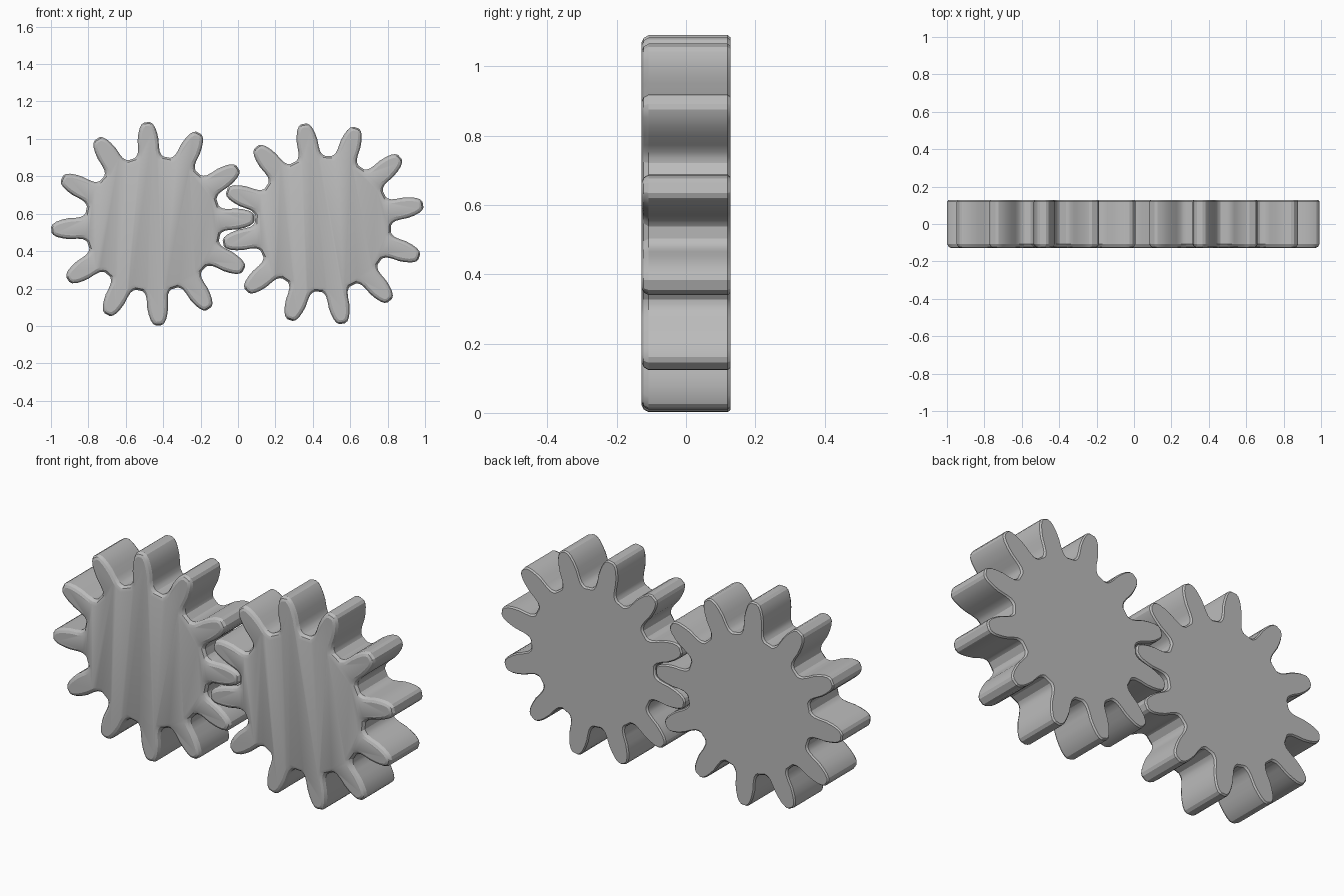
import bpy, bmesh, math

cube = bpy.data.objects.get("Cube")
if cube:
    bpy.data.objects.remove(cube, do_unlink=True)

TEETH = 12
HALF_DEPTH = 0.128

grey = bpy.data.materials.new("plain grey")
grey.use_nodes = True
GREY = (0.5, 0.5, 0.5, 1)
grey.diffuse_color = GREY
grey.node_tree.nodes["Principled BSDF"].inputs["Base Color"].default_value = GREY

# One flank of a tooth: (distance from the hub, half width)
FLANK = [(0.356, 0.077), (0.366, 0.067), (0.382, 0.059), (0.41, 0.056),
         (0.45, 0.056), (0.485, 0.05), (0.515, 0.041), (0.535, 0.029), (0.544, 0.015)]
TOOTH = [(r, -w) for r, w in FLANK] + [(r, w) for r, w in reversed(FLANK)]


def outline(bm, y, inset, start):
    """Gear outline in the xz plane, shrunk by inset to form bevels."""
    ring = []
    for k in range(TEETH):
        a = start + k * math.tau / TEETH
        ca, sa = math.cos(a), math.sin(a)
        for r, w in TOOTH:
            r, w = r - inset, w * (1 - inset / 0.06)
            ring.append(bm.verts.new((r * ca - w * sa, y, r * sa + w * ca)))
    return ring


def make_gear(name, x, degrees):
    bm = bmesh.new()
    # Rounded front edge, straight sides, slight chamfer at the back
    layers = [(-HALF_DEPTH, 0.02), (-HALF_DEPTH + 0.006, 0.008), (-HALF_DEPTH + 0.02, 0),
              (HALF_DEPTH - 0.008, 0), (HALF_DEPTH, 0.006)]
    rings = [outline(bm, y, d, math.radians(degrees)) for y, d in layers]
    n = len(rings[0])
    for lower, upper in zip(rings, rings[1:]):
        for i in range(n):
            j = (i + 1) % n
            bm.faces.new((lower[i], lower[j], upper[j], upper[i]))
    bm.faces.new(rings[0])
    bm.faces.new(rings[-1])
    bmesh.ops.recalc_face_normals(bm, faces=bm.faces)
    mesh = bpy.data.meshes.new(name)
    bm.to_mesh(mesh)
    bm.free()
    mesh.materials.append(grey)
    gear = bpy.data.objects.new(name, mesh)
    gear.location = (x, 0, 0.546)
    bpy.context.collection.objects.link(gear)
    bpy.ops.object.select_all(action='DESELECT')
    gear.select_set(True)
    bpy.context.view_layer.objects.active = gear
    bpy.ops.object.shade_smooth_by_angle(angle=math.radians(25))


# The teeth of the two gears mesh at the middle
make_gear("right_gear", -0.455, 3.3)
make_gear("left_gear", 0.455, 11.0)
